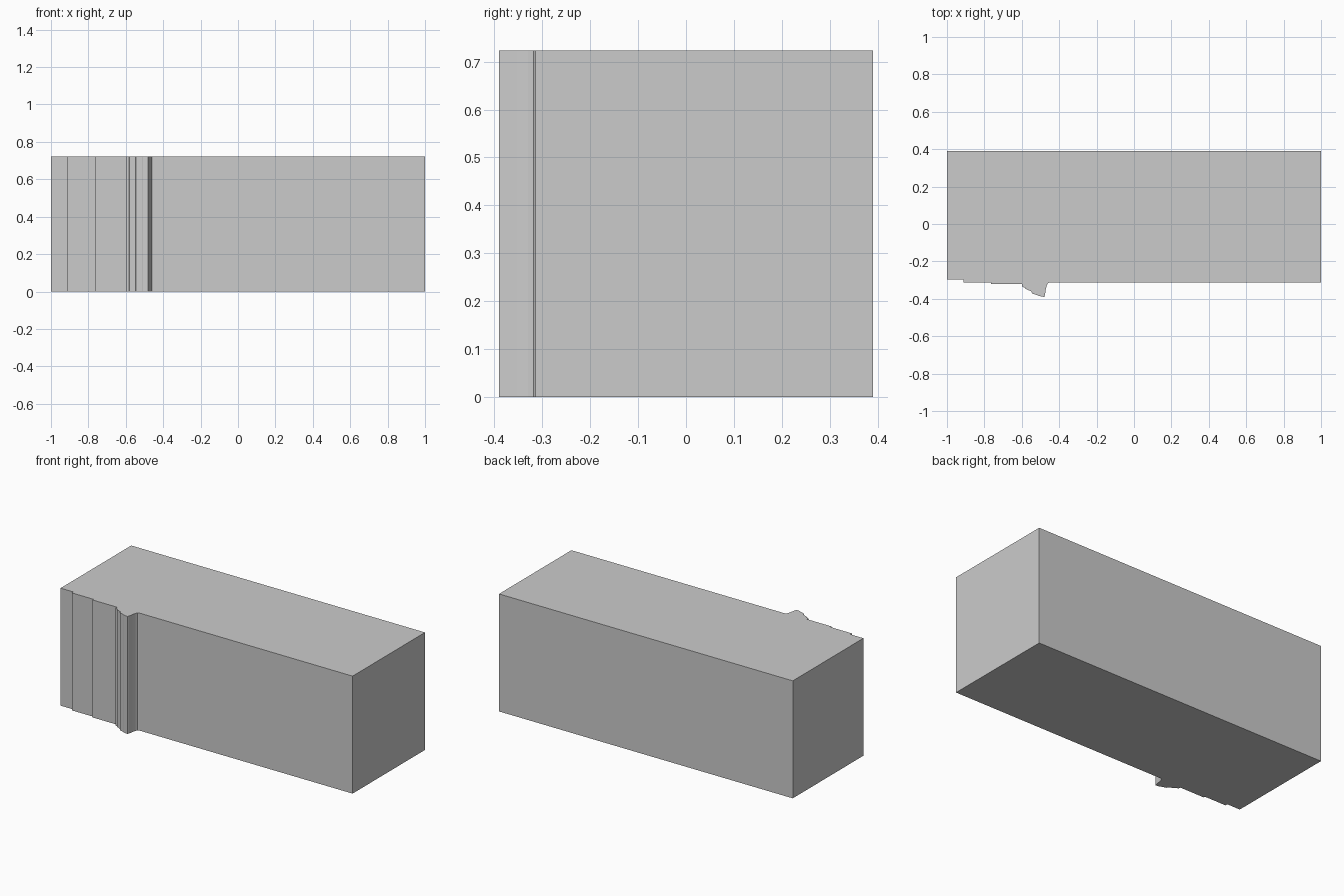
import bpy, bmesh

if "Cube" in bpy.data.objects:
    bpy.data.objects.remove(bpy.data.objects["Cube"])

HEIGHT = 0.723

# Plan outline: plain block with a stepped, moulded front edge
outline = [
    (-1, 0.39), (-1, -0.297), (-0.912, -0.297), (-0.912, -0.312),
    (-0.765, -0.312), (-0.765, -0.322), (-0.598, -0.322), (-0.598, -0.335),
    (-0.583, -0.341), (-0.580, -0.347), (-0.549, -0.360), (-0.545, -0.371),
    (-0.512, -0.382), (-0.508, -0.385), (-0.480, -0.39), (-0.476, -0.378),
    (-0.472, -0.352), (-0.467, -0.330), (-0.462, -0.318), (-0.455, -0.314),
    (1, -0.314), (1, 0.39),
]

# Extrude the outline upward into a closed solid
bm = bmesh.new()
base = bm.faces.new([bm.verts.new((x, y, 0)) for x, y in outline])
top = bmesh.ops.extrude_face_region(bm, geom=[base], use_keep_orig=True)
bmesh.ops.translate(bm, vec=(0, 0, HEIGHT),
                    verts=[g for g in top["geom"] if isinstance(g, bmesh.types.BMVert)])
bmesh.ops.recalc_face_normals(bm, faces=bm.faces)

mesh = bpy.data.meshes.new("moulded_block")
bm.to_mesh(mesh)
bm.free()
block = bpy.data.objects.new("moulded_block", mesh)
bpy.context.collection.objects.link(block)
